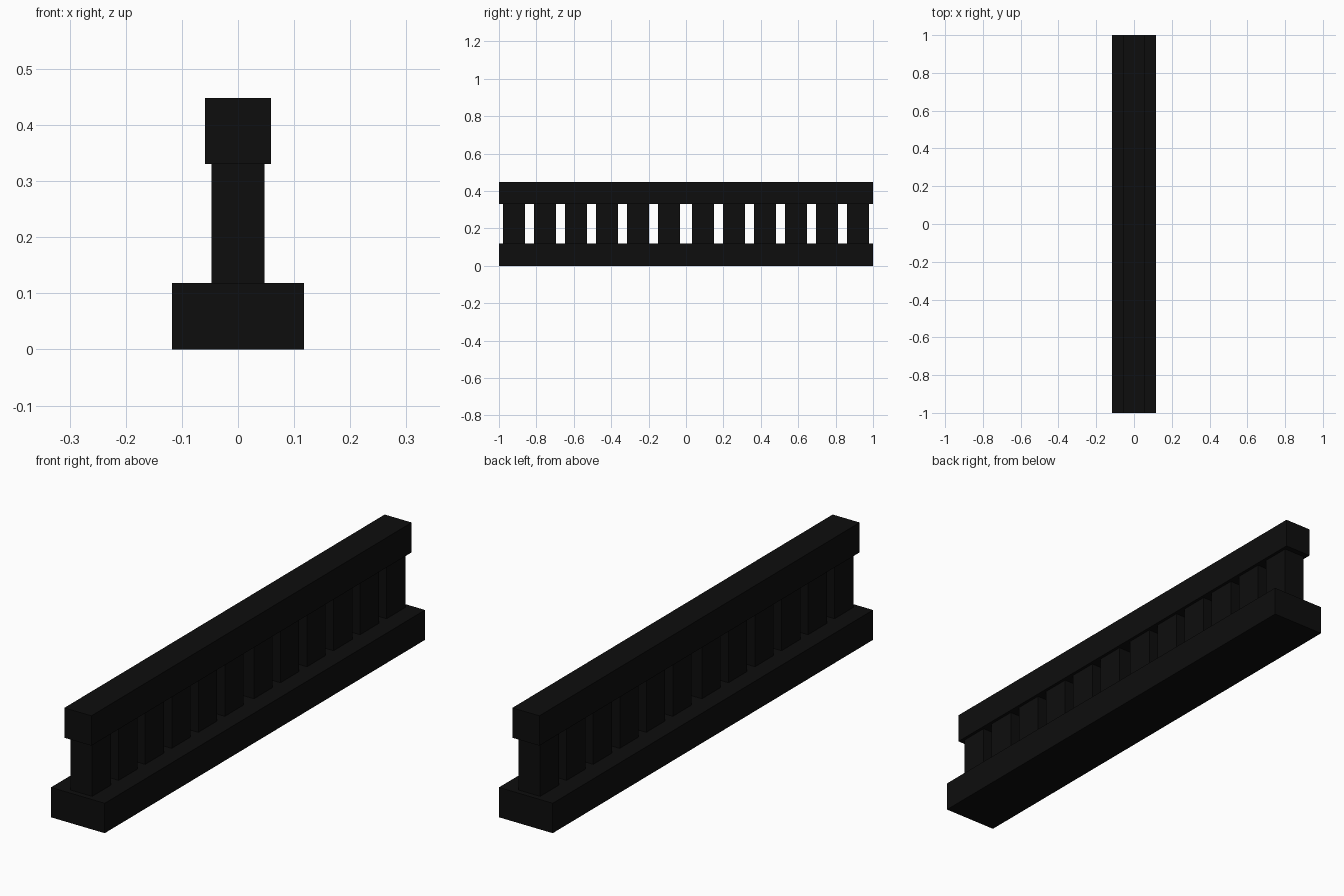
import bpy
import bmesh
from mathutils import Matrix

cube = bpy.data.objects.get("Cube")
if cube:
    bpy.data.objects.remove(cube, do_unlink=True)

black = bpy.data.materials.new("near_black")
black.use_nodes = True
colour = (0.004, 0.004, 0.004, 1)
black.diffuse_color = colour
black.node_tree.nodes["Principled BSDF"].inputs["Base Color"].default_value = colour


def box(name, width, length, bottom, top, y=0):
    """Box centred on x = 0, spanning bottom to top in z."""
    bm = bmesh.new()
    bmesh.ops.create_cube(bm, size=1, matrix=Matrix.Diagonal((width, length, top - bottom, 1)))
    mesh = bpy.data.meshes.new(name)
    bm.to_mesh(mesh)
    bm.free()
    mesh.materials.append(black)
    obj = bpy.data.objects.new(name, mesh)
    obj.location = (0, y, (bottom + top) / 2)
    bpy.context.collection.objects.link(obj)
    return obj


BASE_TOP, RAIL_BOTTOM, RAIL_TOP = 0.118, 0.33, 0.448

# Wide plinth and narrower handrail
box("base", 0.235, 2, 0, BASE_TOP)
box("top_rail", 0.118, 2, RAIL_BOTTOM, RAIL_TOP)

# Two mirrored runs of six posts, with a wider gap in the middle
for side, label in ((-1, "front"), (1, "back")):
    for i in range(6):
        y = side * (0.091 + i * 0.1656)
        box(f"{label}_post_{i + 1}", 0.094, 0.117, BASE_TOP, RAIL_BOTTOM, y)
